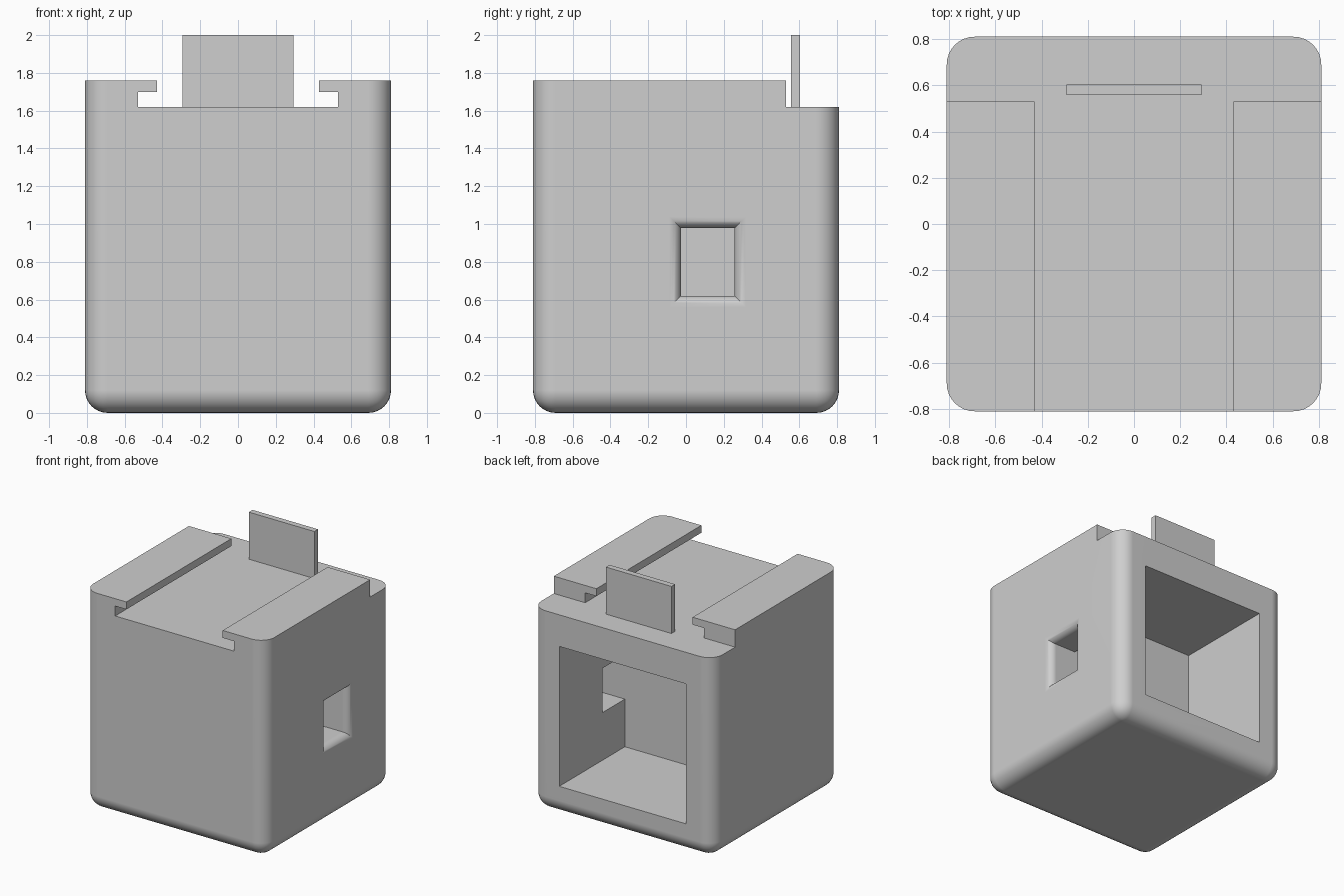
import bpy, bmesh, math

if "Cube" in bpy.data.objects:
    bpy.data.objects.remove(bpy.data.objects["Cube"])

grey = bpy.data.materials.new("plain grey")
grey.diffuse_color = (0.62, 0.62, 0.62, 1)
grey.use_nodes = True
grey.node_tree.nodes["Principled BSDF"].inputs["Base Color"].default_value = grey.diffuse_color


def make_object(name, bm):
    bmesh.ops.recalc_face_normals(bm, faces=bm.faces)
    mesh = bpy.data.meshes.new(name)
    bm.to_mesh(mesh)
    bm.free()
    mesh.materials.append(grey)
    obj = bpy.data.objects.new(name, mesh)
    bpy.context.collection.objects.link(obj)
    return obj


def box_bm(x0, x1, y0, y1, z0, z1):
    bm = bmesh.new()
    bmesh.ops.create_cube(bm, size=1)
    for v in bm.verts:
        v.co = (x1 if v.co.x > 0 else x0,
                y1 if v.co.y > 0 else y0,
                z1 if v.co.z > 0 else z0)
    return bm


def cut(target, cutter):
    """Subtract the cutter from the target, then remove it."""
    cutter.hide_render = True
    mod = target.modifiers.new("cut", 'BOOLEAN')
    mod.operation = 'DIFFERENCE'
    mod.solver = 'EXACT'
    mod.object = cutter
    bpy.context.view_layer.objects.active = target
    bpy.ops.object.modifier_apply(modifier=mod.name)
    bpy.data.objects.remove(cutter)


def shade(obj):
    bpy.ops.object.select_all(action='DESELECT')
    obj.select_set(True)
    bpy.context.view_layer.objects.active = obj
    bpy.ops.object.shade_smooth_by_angle(angle=math.radians(30))


# Housing: block with rounded upright and bottom edges, flat top
S, DECK, RAIL_TOP = 0.81, 1.62, 1.76
bm = box_bm(-S, S, -S, S, 0, RAIL_TOP)
edges = [e for e in bm.edges if min(v.co.z for v in e.verts) < 0.01]
bmesh.ops.bevel(bm, geom=edges, offset=0.12, segments=8, profile=0.5,
                affect='EDGES')
housing = make_object("housing", bm)

# Slide channel with overhanging lips, and the step behind the rails
cut(housing, make_object("channel_cutter", box_bm(-0.53, 0.53, -1, 1, DECK, 1.70)))
cut(housing, make_object("slot_cutter", box_bm(-0.43, 0.43, -1, 1, 1.65, 1.9)))
cut(housing, make_object("step_cutter", box_bm(-1, 1, 0.53, 1, DECK, 1.9)))

# Square cavity open at the back
cut(housing, make_object("cavity_cutter",
                         box_bm(-0.565, 0.565, -0.027, 1, 0.235, 1.365)))

# Side window flaring out through a rounded lip with mitred corners
Y0, Y1, Z0, Z1, R, N = -0.027, 0.257, 0.62, 0.978, 0.06, 8
rings = [(0.4, 0)]
for i in range(N + 1):
    a = math.pi / 2 * i / N
    rings.append((S - R + R * math.sin(a), R * (1 - math.cos(a))))
rings.append((0.9, R))
bm = bmesh.new()
loops = [[bm.verts.new((x, y, z)) for y, z in
          ((Y0 - g, Z0 - g), (Y1 + g, Z0 - g), (Y1 + g, Z1 + g), (Y0 - g, Z1 + g))]
         for x, g in rings]
for a, b in zip(loops, loops[1:]):
    for i in range(4):
        j = (i + 1) % 4
        bm.faces.new((a[i], a[j], b[j], b[i]))
bm.faces.new(loops[0])
bm.faces.new(loops[-1])
cut(housing, make_object("window_cutter", bm))
shade(housing)
weighted = housing.modifiers.new("flat face normals", 'WEIGHTED_NORMAL')
weighted.keep_sharp = True

# Hanging tab with a round hole
tab = make_object("hanging_tab", box_bm(-0.293, 0.293, 0.557, 0.604, DECK, 2.0))
bm = bmesh.new()
bmesh.ops.create_cone(bm, cap_ends=True, segments=48, radius1=0.1, radius2=0.1, depth=0.4)
for v in bm.verts:
    x, y, z = v.co
    v.co = (x, 0.58 + z, 1.81 + y)
cut(tab, make_object("hole_cutter", bm))
shade(tab)
